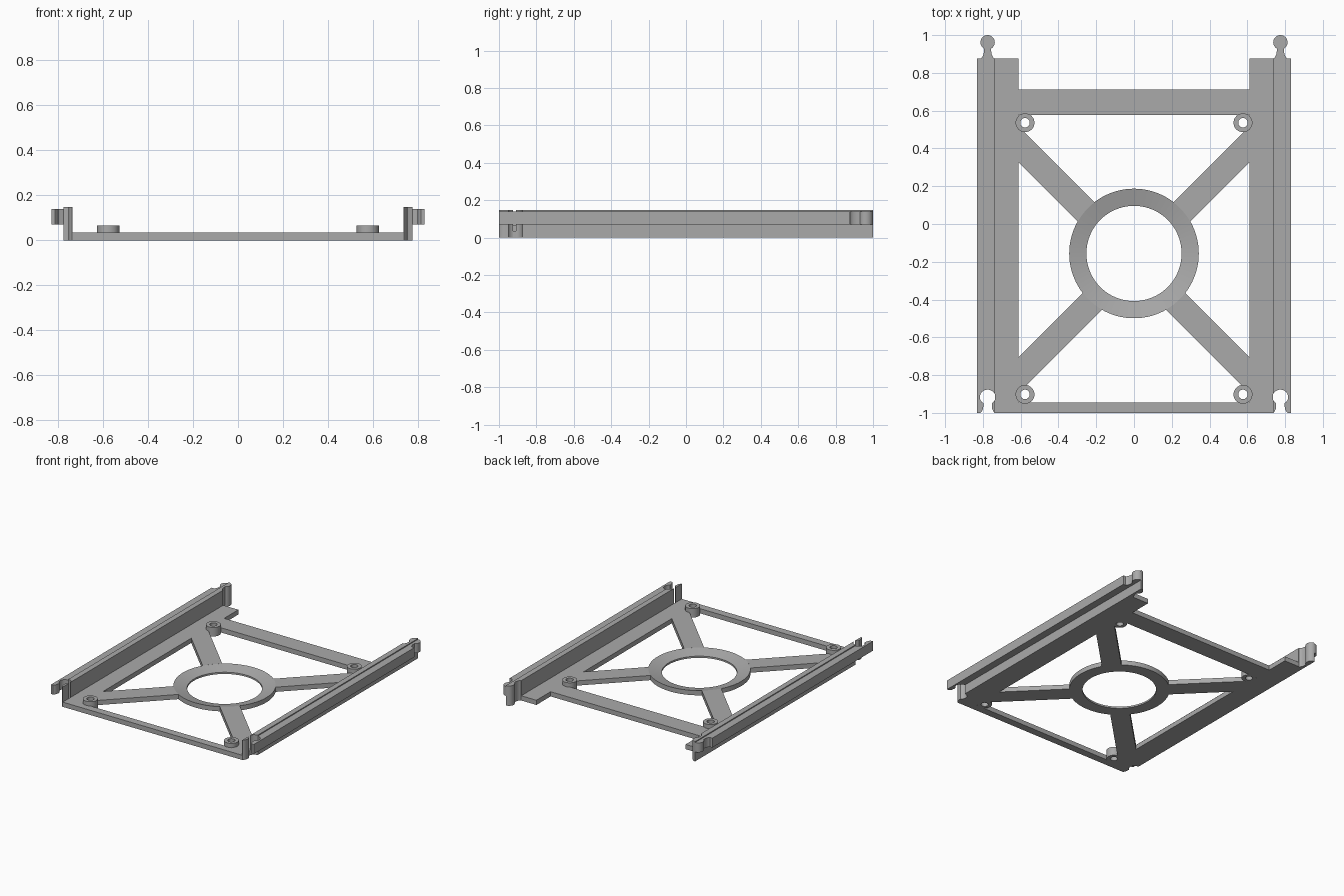
import bpy
import bmesh
from math import sin, cos, radians, tau
from mathutils import Vector

cube = bpy.data.objects.get("Cube")
if cube:
    bpy.data.objects.remove(cube)

grey = bpy.data.materials.new("plastic grey")
grey.use_nodes = True
grey.diffuse_color = (0.4, 0.4, 0.4, 1)
grey.node_tree.nodes["Principled BSDF"].inputs["Base Color"].default_value = (0.4, 0.4, 0.4, 1)

PLATE = 0.035      # floor thickness
BACK = 0.877       # rear end of the rails
RING_Y = -0.156    # centre of the ring
SPOKE_Y = -0.19    # crossing point of the spokes
RAIL_X = 0.775     # centre line of the clips


def finish(name, bm):
    bmesh.ops.recalc_face_normals(bm, faces=bm.faces)
    mesh = bpy.data.meshes.new(name)
    bm.to_mesh(mesh)
    bm.free()
    obj = bpy.data.objects.new(name, mesh)
    bpy.context.collection.objects.link(obj)
    mesh.materials.append(grey)
    return obj


def prism(name, points, push):
    """Extrude a closed outline of 3D points along a vector."""
    bm = bmesh.new()
    face = bm.faces.new([bm.verts.new(p) for p in points])
    top = bmesh.ops.extrude_face_region(bm, geom=[face])["geom"]
    verts = [v for v in top if isinstance(v, bmesh.types.BMVert)]
    bmesh.ops.translate(bm, verts=verts, vec=push)
    return finish(name, bm)


def slab(name, outline, z0, z1):
    return prism(name, [(x, y, z0) for x, y in outline], Vector((0, 0, z1 - z0)))


def box(name, x0, x1, y0, y1, z1=PLATE):
    return slab(name, [(x0, y0), (x1, y0), (x1, y1), (x0, y1)], 0, z1)


def disc(name, x, y, r, z0, z1, n=32):
    return slab(name, [(x + r * cos(tau * i / n), y + r * sin(tau * i / n)) for i in range(n)], z0, z1)


def combine(obj, other, operation):
    mod = obj.modifiers.new(operation, 'BOOLEAN')
    mod.operation, mod.solver, mod.object = operation, 'EXACT', other
    bpy.context.view_layer.objects.active = obj
    bpy.ops.object.modifier_apply(modifier=mod.name)
    bpy.data.objects.remove(other)


def smooth(obj):
    bpy.ops.object.select_all(action='DESELECT')
    obj.select_set(True)
    bpy.context.view_layer.objects.active = obj
    bpy.ops.object.shade_smooth_by_angle(angle=radians(30))


def clip_outline(side, y, grow=0.0, half=False):
    """Bulb on a flared neck; half keeps only the inner side."""
    edge = [(0.036, 0), (0.029, 0.006), (0.022, 0.02), (0.019, 0.038)]
    edge += [(0.038 * cos(radians(a)), 0.085 + 0.038 * sin(radians(a))) for a in range(-60, 90, 10)]
    edge = [(w + grow, h) for w, h in edge]
    inner = [(side * (RAIL_X - w), y + h) for w, h in edge]
    tip = [(side * RAIL_X, y + 0.123 + grow)]
    if half:
        return inner + tip + [(side * RAIL_X, y)]
    return inner + tip + [(side * (RAIL_X + w), y + h) for w, h in reversed(edge)]


# Floor frame: back and front bars, side strips, diagonal spokes
frame = box("floor_frame", -0.65, 0.65, 0.576, 0.711)
combine(frame, box("front_bar", -0.65, 0.65, -1, -0.944), 'UNION')
for side in (-1, 1):
    combine(frame, box("side_strip", side * 0.611, side * 0.735, -1, BACK), 'UNION')
    reach, half = 0.65, 0.095
    spoke = [(-side * reach, SPOKE_Y - reach - half), (side * reach, SPOKE_Y + reach - half),
             (side * reach, SPOKE_Y + reach + half), (-side * reach, SPOKE_Y - reach + half)]
    combine(frame, slab("spoke", spoke, 0, PLATE), 'UNION')

# Screw bosses with through holes, and the opening for the ring
bosses = [(x, y) for x in (-0.577, 0.577) for y in (-0.902, 0.536)]
for x, y in bosses:
    combine(frame, disc("boss", x, y, 0.05, 0, 0.066), 'UNION')
for x, y in bosses:
    combine(frame, disc("hole", x, y, 0.025, -0.1, 0.2), 'DIFFERENCE')
combine(frame, disc("opening", 0, RING_Y, 0.342, -0.1, 0.2, 96), 'DIFFERENCE')
smooth(frame)

# Centre ring with a top sloping down towards its hole
profile = [(0.252, 0), (0.343, 0), (0.343, PLATE), (0.252, 0.013)]
bm = bmesh.new()
n = 96
loops = [[bm.verts.new((r * cos(tau * i / n), RING_Y + r * sin(tau * i / n), z)) for i in range(n)]
         for r, z in profile]
for k in range(4):
    a, b = loops[k], loops[(k + 1) % 4]
    for i in range(n):
        j = (i + 1) % n
        bm.faces.new((a[i], a[j], b[j], b[i]))
smooth(finish("centre_ring", bm))

# Side rails with an outer ledge, a front socket and a rear clip
section = [(0.735, 0), (0.775, 0), (0.775, 0.07), (0.83, 0.07),
           (0.83, 0.14), (0.775, 0.14), (0.775, 0.147), (0.735, 0.147)]
for side, label in ((1, "left"), (-1, "right")):
    rail = prism(label + "_rail", [(side * x, -1, z) for x, z in section], Vector((0, 1 + BACK, 0)))
    socket = clip_outline(side, -1.001, 0.003)
    combine(rail, slab("socket", socket, -0.1, 0.3), 'DIFFERENCE')
    smooth(rail)
    smooth(slab(label + "_clip", clip_outline(side, BACK), 0.07, 0.14))
    smooth(slab(label + "_clip_inner_half", clip_outline(side, BACK, half=True), 0, 0.147))
